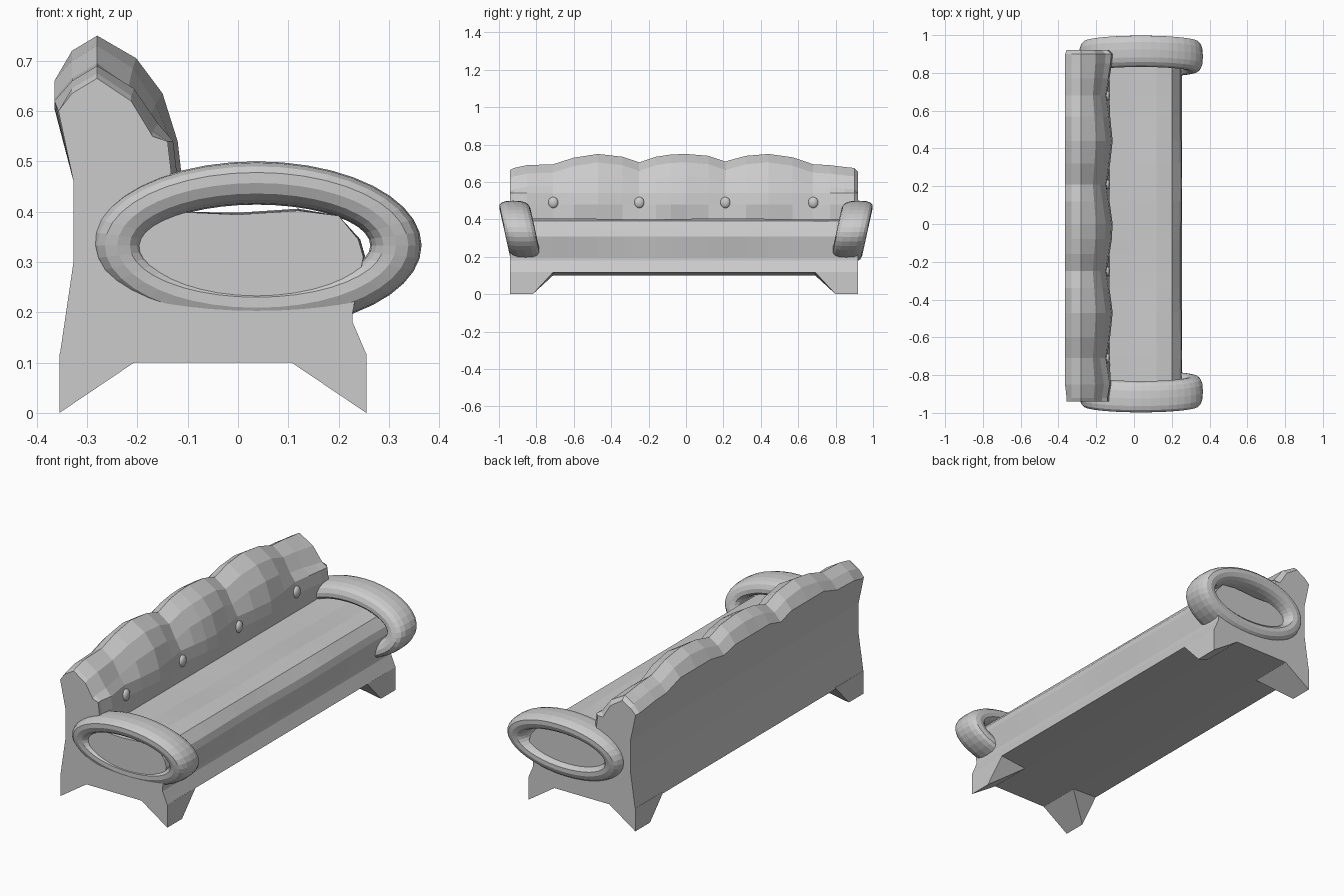
import bpy, bmesh
from math import sin, cos, pi, copysign

if "Cube" in bpy.data.objects:
    bpy.data.objects.remove(bpy.data.objects["Cube"])


def make_object(name, bm):
    bmesh.ops.recalc_face_normals(bm, faces=bm.faces[:])
    mesh = bpy.data.meshes.new(name)
    bm.to_mesh(mesh)
    bm.free()
    ob = bpy.data.objects.new(name, mesh)
    bpy.context.collection.objects.link(ob)
    return ob


def loft(bm, rings, closed=False):
    rows = [[bm.verts.new(p) for p in ring] for ring in rings]
    n = len(rows[0])
    pairs = list(zip(rows, rows[1:])) + ([(rows[-1], rows[0])] if closed else [])
    for a, b in pairs:
        for i in range(n):
            j = (i + 1) % n
            bm.faces.new((a[i], a[j], b[j], b[i]))
    if not closed:
        bm.faces.new(rows[0])
        bm.faces.new(rows[-1])


BUTTONS = [-0.71, -0.25, 0.21, 0.68]

# Scalloped crest of the back: (y, crest height)
CREST = [(-.94, .665), (-.92, .675), (-.85, .69), (-.71, .695), (-.60, .73),
         (-.47, .75), (-.34, .735), (-.25, .705), (-.16, .735), (-.08, .747),
         (0, .75), (.12, .74), (.21, .71), (.32, .74), (.44, .75), (.57, .732),
         (.68, .695), (.77, .69), (.85, .68), (.90, .675), (.92, .655)]


def section(y, top):
    # b pushes the upholstery forward between the buttons
    near = min(abs(y - c) for c in BUTTONS)
    b = -0.015 + 0.03 * min(near / 0.2, 1)
    end = abs(y) > 0.91
    if end:
        b = -0.005
    back_z = 0.60 if end else min(top - 0.07, 0.66)
    w = 0.006 * sin(y * 7)
    pts = [(-.355, 0), (-.355, .11), (-.327, .30), (-.327, .46),
           (-.357 if end else -.365, back_z),
           (-.33, top - .03), (-.28, top), (-.21 + b / 2, top - .045),
           (-.165 + b, top - .115), (-.135 + b, .54), (-.128 + b, .48),
           (-.13, .40), (0, .395 + w / 2), (.12, .403 + w / 2), (.20, .392),
           (.24 + w / 2, .345), (.25 + w / 2, .31), (.228, .20), (.228, .18),
           (.255, .117), (.105, .10), (-.205, .10)][1:]
    return [(x, y, z) for x, z in pts]


# Seat and back as one upholstered body
bm = bmesh.new()
loft(bm, [section(y, t) for y, t in CREST])
make_object("seat_and_back", bm)

# Wedge feet, one at each corner
for label, x0, x1 in (("front", .255, .105), ("back", -.355, -.205)):
    for side, y0, y1, y2 in (("left", -.94, -.82, -.71), ("right", .92, .80, .69)):
        bm = bmesh.new()
        for p in [(x0, y0, 0), (x0, y1, 0), (x0, y0, .118), (x0, y2, .118),
                  (x1, y0, .101), (x1, y2, .101)]:
            bm.verts.new(p)
        bmesh.ops.convex_hull(bm, input=bm.verts[:])
        make_object(f"{label}_{side}_foot", bm)


# Oval roll arms, leaning outward at the top
def arm(name, side):
    bm = bmesh.new()
    rings = []
    for i in range(40):
        a = 2 * pi * i / 40
        ring = []
        for k in range(16):
            t = 2 * pi * k / 16
            r = copysign(abs(cos(t)) ** 0.75, cos(t))
            s = copysign(abs(sin(t)) ** 0.75, sin(t))
            x = 0.037 + (0.277 + 0.051 * r) * cos(a)
            z = 0.333 + (0.124 + 0.043 * r) * sin(a)
            y = 0.887 + 0.22 * (z - 0.333) + 0.083 * s
            ring.append((x, side * y, z))
        rings.append(ring)
    loft(bm, rings, closed=True)
    make_object(name, bm)


arm("left_arm", -1)
arm("right_arm", 1)

# Buttons on the back cushion
for i, y in enumerate(BUTTONS):
    bm = bmesh.new()
    bmesh.ops.create_uvsphere(bm, u_segments=16, v_segments=10, radius=0.027)
    bmesh.ops.scale(bm, vec=(0.6, 1, 1.1), verts=bm.verts)
    bmesh.ops.translate(bm, vec=(-0.143, y, 0.49), verts=bm.verts)
    ob = make_object(f"button_{i + 1}", bm)
    for p in ob.data.polygons:
        p.use_smooth = True
